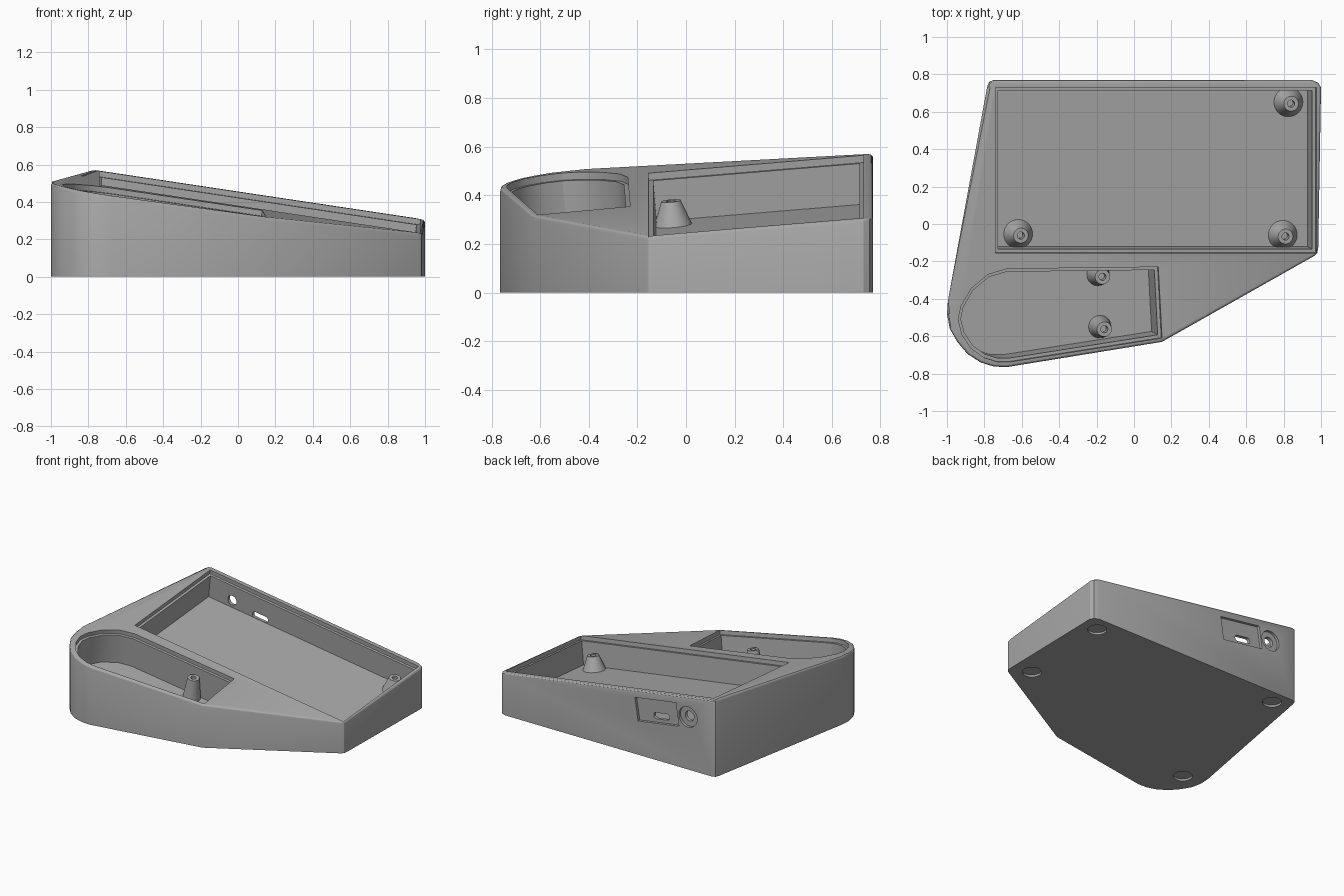
import bpy, bmesh, math
from mathutils import Vector, Matrix

old = bpy.data.objects.get("Cube")
if old:
    bpy.data.objects.remove(old, do_unlink=True)

grey = bpy.data.materials.new("matte_grey")
grey.use_nodes = True
COLOUR = (0.4, 0.4, 0.4, 1)
grey.diffuse_color = COLOUR
grey.node_tree.nodes["Principled BSDF"].inputs["Base Color"].default_value = COLOUR

SLOPE_X, SLOPE_Y, TOP = -0.15, 0.083, 0.393
NORMAL = Vector((-SLOPE_X, -SLOPE_Y, 1)).normalized()


def on_top(x, y, depth=0):
    """Point below the tilted top, measured square to it."""
    return Vector((x, y, TOP + SLOPE_X * x + SLOPE_Y * y)) - NORMAL * depth


def make(name, bm):
    bmesh.ops.recalc_face_normals(bm, faces=bm.faces)
    mesh = bpy.data.meshes.new(name)
    bm.to_mesh(mesh)
    bm.free()
    ob = bpy.data.objects.new(name, mesh)
    bpy.context.collection.objects.link(ob)
    mesh.materials.append(grey)
    return ob


def loft(bm, rings):
    """Closed solid through a list of equal point rings."""
    rows = [[bm.verts.new(p) for p in ring] for ring in rings]
    n = len(rows[0])
    for a, b in zip(rows, rows[1:]):
        for i in range(n):
            j = (i + 1) % n
            bm.faces.new((a[i], a[j], b[j], b[i]))
    bm.faces.new(rows[0][::-1])
    bm.faces.new(rows[-1])
    return rows


def inset(points, d):
    """Shrink an anticlockwise outline."""
    out = []
    for i, p in enumerate(points):
        p = Vector(p)
        a = (p - Vector(points[i - 1])).normalized()
        b = (Vector(points[(i + 1) % len(points)]) - p).normalized()
        na, nb = Vector((-a.y, a.x)), Vector((-b.y, b.x))
        out.append(p + (na + nb) * d / (1 + na.dot(nb)))
    return out


def select(ob):
    bpy.ops.object.select_all(action='DESELECT')
    ob.select_set(True)
    bpy.context.view_layer.objects.active = ob


def cut(target, cutter):
    cutter.hide_render = True
    select(target)
    mod = target.modifiers.new("cut", 'BOOLEAN')
    mod.operation, mod.solver, mod.object = 'DIFFERENCE', 'EXACT', cutter
    bpy.ops.object.modifier_apply(modifier=mod.name)
    bpy.data.objects.remove(cutter, do_unlink=True)


def pocket(points, top, bottom):
    bm = bmesh.new()
    loft(bm, [[on_top(*p, d) for p in points] for d in (bottom, top)])
    return make("pocket_cutter", bm)


def disc(centre, radius, depth, axis):
    bm = bmesh.new()
    m = Matrix.Translation(centre)
    if axis == 'Y':
        m = m @ Matrix.Rotation(math.pi / 2, 4, 'X')
    bmesh.ops.create_cone(bm, cap_ends=True, segments=32, radius1=radius,
                          radius2=radius, depth=depth, matrix=m)
    return make("disc_cutter", bm)


def tilted_box(centre, size, rounding=0):
    bm = bmesh.new()
    bmesh.ops.create_cube(bm, size=1, matrix=Matrix.Diagonal((*size, 1)))
    if rounding:
        edges = [e for e in bm.edges
                 if abs(e.verts[0].co.y - e.verts[1].co.y) > size[1] / 2]
        bmesh.ops.bevel(bm, geom=edges, offset=rounding, segments=4,
                        profile=0.5, affect='EDGES')
    bm.transform(Matrix.Translation(centre)
                 @ Matrix.Rotation(math.atan(-SLOPE_X), 4, 'Y'))
    return make("box_cutter", bm)


# Case body: vertical walls, tilted top with a rounded rim
outline = [(0.15, -0.63), (0.965, -0.17), (0.98, -0.155), (0.985, -0.13),
           (1, 0.73), (0.985, 0.755), (0.95, 0.77), (-0.75, 0.77),
           (-0.775, 0.76), (-0.785, 0.735), (-0.995, -0.41), (-1, -0.48),
           (-0.985, -0.56), (-0.945, -0.63), (-0.89, -0.695),
           (-0.82, -0.74), (-0.75, -0.762), (-0.68, -0.765)]
bm = bmesh.new()
base, rim = loft(bm, [[(x, y, 0) for x, y in outline],
                      [on_top(x, y) for x, y in outline]])
rim_edges = [e for e in bm.edges if all(v in rim for v in e.verts)]
bmesh.ops.bevel(bm, geom=rim_edges, offset=0.016, segments=3,
                profile=0.5, affect='EDGES')
body = make("case_body", bm)

# Two pockets, each with a shallow ledge around its mouth
screen = [(-0.74, -0.155), (0.975, -0.155), (0.975, 0.73), (-0.74, 0.73)]
keypad = [(0.15, -0.61), (0.13, -0.23), (-0.68, -0.24), (-0.78, -0.27),
          (-0.87, -0.345), (-0.925, -0.44), (-0.94, -0.51), (-0.92, -0.59),
          (-0.87, -0.665), (-0.8, -0.715), (-0.73, -0.737), (-0.66, -0.737)]
for points, depth in ((screen, 0.2), (keypad, 0.25)):
    cut(body, pocket(points, -0.1, 0.03))
    cut(body, pocket(inset(points, 0.018), -0.08, depth))

# Rear connector recess, slot and round socket
cut(body, tilted_box((-0.3, 0.8, 0.36), (0.34, 0.1, 0.17)))
cut(body, tilted_box((-0.325, 0.74, 0.325), (0.13, 0.14, 0.045), 0.02))
cut(body, disc((-0.555, 0.8, 0.39), 0.075, 0.1, 'Y'))
cut(body, disc((-0.555, 0.74, 0.39), 0.036, 0.14, 'Y'))

# Shallow round foot recesses underneath
for x, y in ((0.87, 0.65), (0.84, -0.07), (-0.66, 0.66), (-0.84, -0.49)):
    cut(body, disc((x, y, 0), 0.065, 0.03, 'Z'))
select(body)
bpy.ops.object.shade_smooth_by_angle(angle=math.radians(25))


# Hollow screw posts standing on the pocket floors
def post(name, x, y, top, floor, foot):
    across = NORMAL.cross(Vector((0, 1, 0))).normalized()
    along = NORMAL.cross(across)
    rings = []
    for r, d in ((foot, floor + 0.005), (0.04, top), (0.019, top),
                 (0.019, top + 0.06)):
        c = on_top(x, y, d)
        rings.append([c + across * r * math.cos(t) + along * r * math.sin(t)
                      for t in (2 * math.pi * i / 32 for i in range(32))])
    bm = bmesh.new()
    loft(bm, rings)
    select(make(name, bm))
    bpy.ops.object.shade_smooth_by_angle(angle=math.radians(30))


for i, (x, y) in enumerate(((0.855, 0.635), (-0.59, -0.07), (0.825, -0.075))):
    post(f"screen_post_{i + 1}", x, y, 0.1, 0.2, 0.08)
for i, (x, y) in enumerate(((-0.155, -0.29), (-0.145, -0.57))):
    post(f"keypad_post_{i + 1}", x, y, 0.09, 0.25, 0.062)
